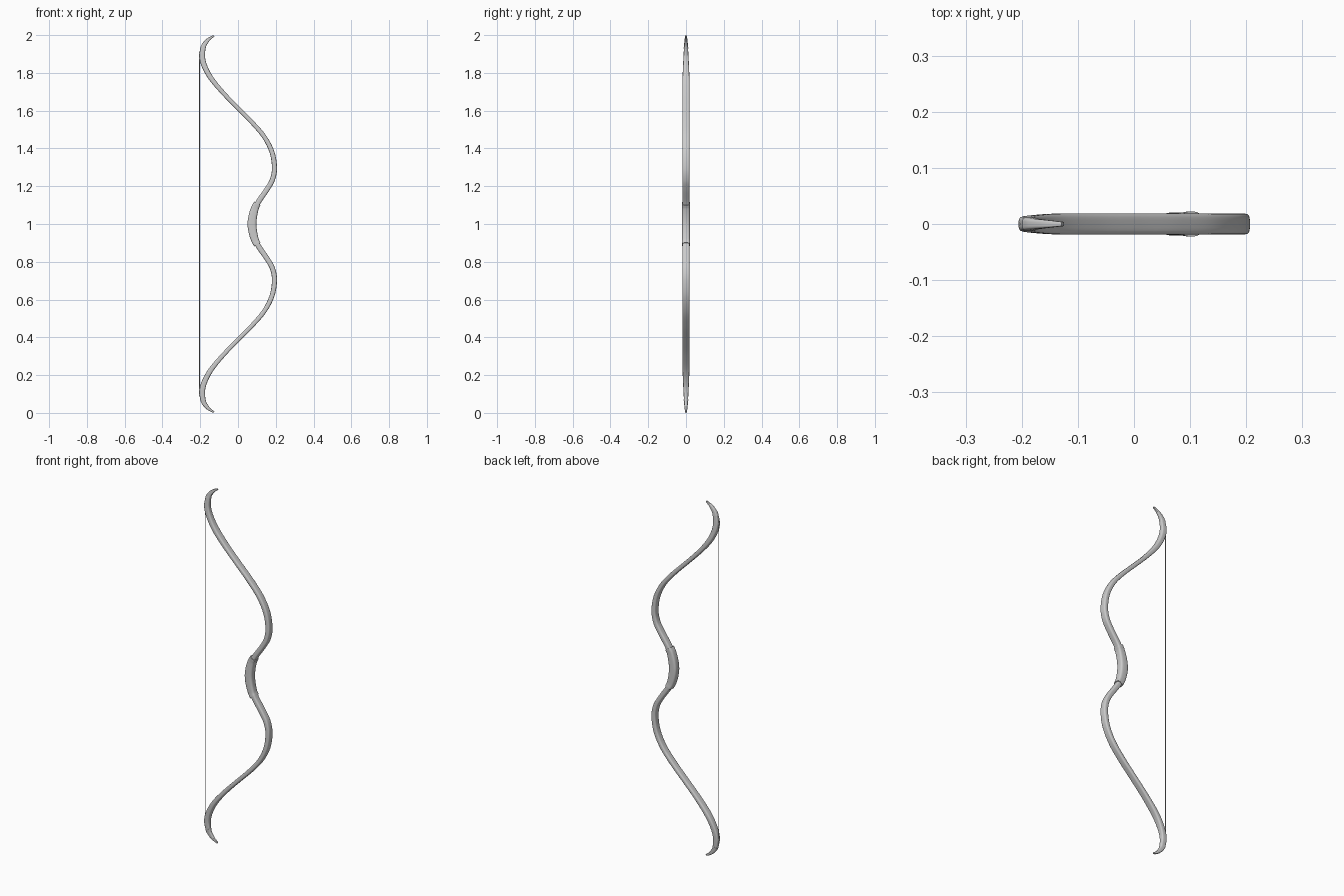
import bpy, bmesh, math
from mathutils import Vector

if "Cube" in bpy.data.objects:
    bpy.data.objects.remove(bpy.data.objects["Cube"])


def spline(keys, steps=8):
    """Catmull-Rom through tuples of any length."""
    k = [Vector(p) for p in keys]
    k = [2 * k[0] - k[1]] + k + [2 * k[-1] - k[-2]]
    out = []
    for i in range(1, len(k) - 2):
        a, b, c, d = k[i - 1:i + 3]
        for s in range(steps):
            t = s / steps
            out.append(0.5 * (2 * b + (c - a) * t + (2 * a - 5 * b + 4 * c - d) * t * t
                              + (3 * b - a - 3 * c + d) * t ** 3))
    return out + [k[-2]]


def sweep(name, stations, power=0.5, sides=24):
    """Loft stations (x, z, half thickness, half width) with a rounded section."""
    bm = bmesh.new()
    rings = []
    n = len(stations)
    for i, (x, z, th, w) in enumerate(stations):
        a, b = stations[max(i - 1, 0)], stations[min(i + 1, n - 1)]
        tx, tz = b[0] - a[0], b[1] - a[1]
        l = math.hypot(tx, tz)
        nx, nz = tz / l, -tx / l
        ring = []
        for j in range(sides):
            t = 2 * math.pi * (j + 0.5) / sides
            c, s = math.cos(t), math.sin(t)
            u = math.copysign(abs(c) ** power, c) * th
            v = math.copysign(abs(s) ** power, s) * w
            ring.append(bm.verts.new((x + nx * u, v, z + nz * u)))
        rings.append(ring)
    for r, q in zip(rings, rings[1:]):
        for j in range(sides):
            k = (j + 1) % sides
            bm.faces.new((r[j], r[k], q[k], q[j]))
    bm.faces.new(rings[0][::-1])
    bm.faces.new(rings[-1])
    bmesh.ops.recalc_face_normals(bm, faces=bm.faces)
    me = bpy.data.meshes.new(name)
    bm.to_mesh(me)
    bm.free()
    ob = bpy.data.objects.new(name, me)
    bpy.context.collection.objects.link(ob)
    bpy.context.view_layer.objects.active = ob
    ob.select_set(True)
    bpy.ops.object.shade_smooth_by_angle(angle=math.radians(40))
    ob.select_set(False)
    return ob


def both_ways(half):
    """Mirror an upper-half key list (height above centre) into a full path."""
    low = [(x, 1 - h, t, w) for x, h, t, w in reversed(half[1:])]
    return low + [(x, 1 + h, t, w) for x, h, t, w in half]


# Recurved limbs, one continuous stave
limb = [(0.074, 0, 0.015, 0.0185), (0.083, 0.06, 0.0145, 0.0185),
        (0.107, 0.115, 0.014, 0.0185), (0.158, 0.19, 0.0135, 0.0185),
        (0.184, 0.24, 0.0135, 0.0185), (0.193, 0.30, 0.0135, 0.0185),
        (0.180, 0.38, 0.013, 0.0185), (0.140, 0.46, 0.012, 0.0185),
        (0.077, 0.535, 0.0115, 0.0185), (0.003, 0.61, 0.011, 0.0185),
        (-0.072, 0.687, 0.0115, 0.0185), (-0.138, 0.765, 0.013, 0.0185),
        (-0.175, 0.83, 0.0145, 0.016), (-0.190, 0.885, 0.0155, 0.0135),
        (-0.1845, 0.937, 0.0135, 0.0105)]
sweep("bow_limbs", spline(both_ways(limb)))

# Grip with a lip at each end
grip = [(0.074, 0, 0.0235, 0.0205), (0.079, 0.045, 0.0225, 0.0205),
        (0.090, 0.085, 0.0205, 0.0205), (0.099, 0.103, 0.0195, 0.022),
        (0.1025, 0.109, 0.019, 0.022)]
sweep("grip", spline(both_ways(grip), 5))

# Hooked tips, mirrored about mid height
tip = [(-0.1855, 0.932, 0.0145, 0.012), (-0.178, 0.950, 0.0125, 0.010),
       (-0.163, 0.970, 0.010, 0.008), (-0.146, 0.985, 0.007, 0.006),
       (-0.127, 0.9955, 0.0045, 0.004)]
for s, side in ((1, "upper"), (-1, "lower")):
    sweep(side + "_tip", spline([(x, 1 + s * h, t, w) for x, h, t, w in tip]))

# Bowstring, meeting the outer face of both limbs
bpy.ops.mesh.primitive_cylinder_add(vertices=12, radius=0.002, depth=1.82,
                                    location=(-0.2045, 0, 1))
bpy.context.object.name = "bowstring"
bpy.ops.object.shade_smooth_by_angle()
